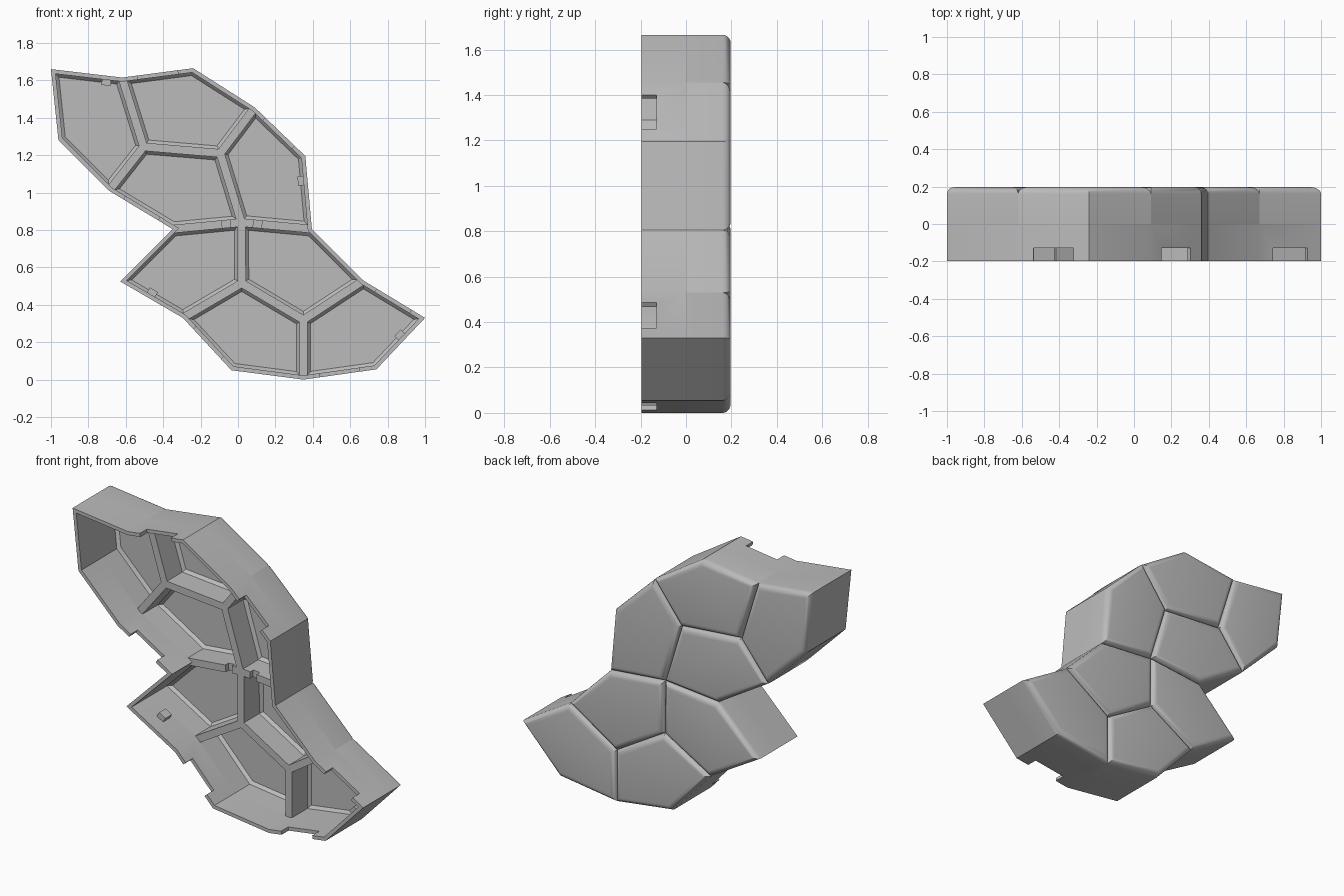
import bpy, bmesh, math
from mathutils import Vector, Matrix

cube = bpy.data.objects.get("Cube")
if cube:
    bpy.data.objects.remove(cube, do_unlink=True)

FRONT, MID, BACK = -0.197, 0.0, 0.197   # rim, divider tops, back face
WALL, ROUND = 0.022, 0.036

grey = bpy.data.materials.new("plain_grey")
grey.use_nodes = True
grey.diffuse_color = (0.5, 0.5, 0.5, 1)
grey.node_tree.nodes["Principled BSDF"].inputs["Base Color"].default_value = (0.5, 0.5, 0.5, 1)

# Corners of the pentagon tiling, as (x, z)
P = {
    "A": (-1, 1.66), "B": (-.62, 1.615), "C": (-.24, 1.665), "D": (.09, 1.455),
    "E": (.36, 1.195), "F": (.395, .805), "G": (.67, .53), "H": (1, .33),
    "I": (.74, .055), "J": (.35, 0), "K": (-.035, .05), "L": (-.295, .33),
    "M": (-.63, .525), "N": (-.35, .805), "O": (-.69, 1.01), "P": (-.96, 1.28),
    "Q": (-.505, 1.245), "R": (-.095, 1.21), "S": (.018, .84),
    "T": (.02, .515), "U": (.35, .32),
}
P = {k: Vector(v) for k, v in P.items()}
CELLS = ["ABQOP", "BCDRQ", "DEFSR", "QRSNO", "NSTLM", "SFGUT", "TUJKL", "GHIJU"]


def inset(names, dist):
    """Offset a clockwise outline inward with mitred corners."""
    pts = [P[n] for n in names]
    out = []
    for i, p in enumerate(pts):
        a = (p - pts[i - 1]).normalized()
        b = (pts[(i + 1) % len(pts)] - p).normalized()
        na, nb = Vector((a.y, -a.x)), Vector((b.y, -b.x))
        out.append(p + (na + nb) * dist / (1 + na.dot(nb)))
    return out


def finish(bm, name):
    bmesh.ops.recalc_face_normals(bm, faces=bm.faces)
    mesh = bpy.data.meshes.new(name)
    bm.to_mesh(mesh)
    bm.free()
    mesh.materials.append(grey)
    ob = bpy.data.objects.new(name, mesh)
    bpy.context.collection.objects.link(ob)
    return ob


def activate(ob):
    bpy.ops.object.select_all(action='DESELECT')
    ob.select_set(True)
    bpy.context.view_layer.objects.active = ob


def loft(name, names, levels, closed):
    """Skin outlines given as (inset, y); loop round or cap both ends."""
    bm = bmesh.new()
    rings = [[bm.verts.new((p.x, y, p.y)) for p in inset(names, d)] for d, y in levels]
    pairs = list(zip(rings, rings[1:]))
    if closed:
        pairs.append((rings[-1], rings[0]))
    else:
        bm.faces.new(rings[0])
        bm.faces.new(rings[-1])
    n = len(names)
    for r, s in pairs:
        for i in range(n):
            j = (i + 1) % n
            bm.faces.new((r[i], r[j], s[j], s[i]))
    return finish(bm, name)


def edge_box(bm, edge, along, y, size, inward=0.0):
    """Add a box aligned to an outline edge."""
    a, b = P[edge[0]], P[edge[1]]
    d = (b - a).normalized()
    c = a.lerp(b, along) + Vector((d.y, -d.x)) * inward
    m = (Matrix.Translation((c.x, y, c.y))
         @ Matrix.Rotation(-math.atan2(d.y, d.x), 4, 'Y')
         @ Matrix.Diagonal((*size, 1)))
    bmesh.ops.create_cube(bm, size=1, matrix=m)


def cut(ob, cutter):
    mod = ob.modifiers.new("cut", 'BOOLEAN')
    mod.operation, mod.solver, mod.object = 'DIFFERENCE', 'EXACT', cutter
    activate(ob)
    bpy.ops.object.modifier_apply(modifier=mod.name)


# Pentagonal cups with rounded back edges and chamfered floors
levels = [(WALL + .016, .168), (WALL, .15), (WALL, MID), (0, MID)]
for k in range(6):
    t = k / 5 * math.pi / 2
    levels.append((ROUND * (1 - math.cos(t)), BACK - ROUND + ROUND * math.sin(t)))
cups = [loft("cell_%d" % (i + 1), c, levels, False) for i, c in enumerate(CELLS)]

# Tall outer wall around all cells
wall = loft("outer_wall", "ABCDEFGHIJKLMNOP",
            [(0, MID), (0, FRONT), (WALL, FRONT), (WALL, MID)], True)

# Clip notches in the rim
bm = bmesh.new()
for edge in ("BC", "DE", "GH", "IJ", "KL", "NO"):
    edge_box(bm, edge, .5, FRONT, (.215, .136, .12))
cutter = finish(bm, "rim_notch_cutter")
cut(wall, cutter)
bpy.data.objects.remove(cutter, do_unlink=True)

# Small slots in the middle dividers
bm = bmesh.new()
edge_box(bm, "NS", .78, MID, (.045, .06, .08))
edge_box(bm, "SF", .23, MID, (.045, .06, .08))
cutter = finish(bm, "divider_slot_cutter")
for ob in cups[2:6]:
    cut(ob, cutter)
bpy.data.objects.remove(cutter, do_unlink=True)

# Locking tabs on the inside of the wall
for edge, along in (("AB", .79), ("EF", .33), ("HI", .42), ("LM", .54)):
    bm = bmesh.new()
    edge_box(bm, edge, along, -.07, (.05, .065, .04), WALL + .01)
    finish(bm, "locking_tab_" + edge.lower())

for ob in cups + [wall]:
    activate(ob)
    bpy.ops.object.shade_smooth_by_angle(angle=math.radians(30))
